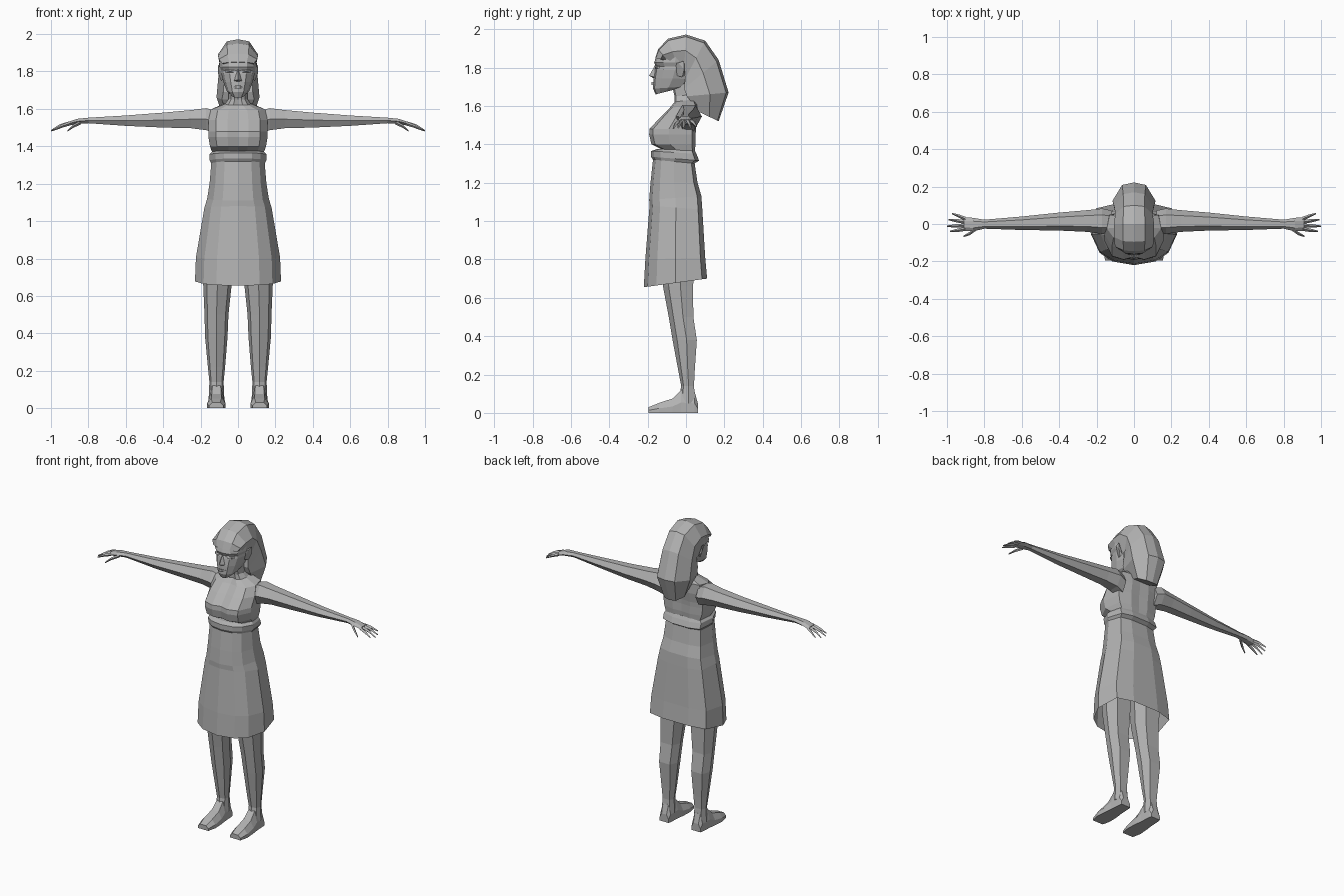
import bpy, bmesh, math

grey = bpy.data.materials.new("plain grey")
grey.diffuse_color = (0.45, 0.45, 0.45, 1)


def finish(name, bm, mirror=False):
    bmesh.ops.recalc_face_normals(bm, faces=bm.faces[:])
    mesh = bpy.data.meshes.new(name)
    bm.to_mesh(mesh)
    bm.free()
    mesh.materials.append(grey)
    ob = bpy.data.objects.new(name, mesh)
    bpy.context.collection.objects.link(ob)
    if mirror:
        mod = ob.modifiers.new("mirror", 'MIRROR')
        mod.use_mirror_merge = False
    return ob


def loft(name, rings, mirror=False, cap_start=True, cap_end=True):
    bm = bmesh.new()
    rows = [[bm.verts.new(p) for p in r] for r in rings]
    n = len(rows[0])
    for a, b in zip(rows, rows[1:]):
        for i in range(n):
            j = (i + 1) % n
            bm.faces.new((a[i], a[j], b[j], b[i]))
    if cap_start:
        bm.faces.new(rows[0])
    if cap_end:
        bm.faces.new(rows[-1])
    return finish(name, bm, mirror)


def hull(name, points, mirror=False):
    bm = bmesh.new()
    for p in points:
        bm.verts.new(p)
    bmesh.ops.convex_hull(bm, input=bm.verts[:])
    return finish(name, bm, mirror)


def both_sides(half):
    return half + [(-x, y, z) for x, y, z in reversed(half) if x > 1e-6]


def section(shape, w, yf, yb, zf, zb):
    """Symmetric ring: half width w, front and back depth, front and back height."""
    return both_sides([(w * u, yf + (yb - yf) * v, zf + (zb - zf) * v) for u, v in shape])


def oval(c, ry, rz, n=6):
    """Ring across the x axis."""
    return [(c[0], c[1] + ry * math.cos(2 * math.pi * i / n),
             c[2] + rz * math.sin(2 * math.pi * i / n)) for i in range(n)]


# dress, open at the hem, with a raised waistband
DRESS = [(0, 0), (.5, .06), (.8, .2), (1, .5), (.88, .92), (.4, 1), (0, 1)]
loft("dress", [section(DRESS, *r) for r in (
    (.23, -.22, .11, .655, .70), (.225, -.212, .10, .80, .81),
    (.18, -.19, .085, 1.08, 1.06), (.165, -.192, .08, 1.11, 1.13),
    (.152, -.185, .06, 1.20, 1.20), (.143, -.172, .045, 1.32, 1.30),
    (.152, -.182, .068, 1.335, 1.315), (.152, -.182, .055, 1.365, 1.35),
    (.138, -.15, .045, 1.375, 1.37))], cap_start=False)

# chest, shoulders and neck
CHEST = [(0, .06), (.35, 0), (.75, .08), (1, .42), (.9, .92), (.4, 1), (0, .98)]
loft("torso", [section(CHEST, *r) for r in (
    (.135, -.10, .045, 1.36, 1.36), (.15, -.18, .05, 1.40, 1.40),
    (.158, -.192, .05, 1.45, 1.45), (.158, -.19, .052, 1.48, 1.48),
    (.158, -.135, .06, 1.54, 1.54), (.145, -.085, .06, 1.59, 1.605),
    (.07, -.06, .045, 1.62, 1.635), (.05, -.06, .035, 1.65, 1.66),
    (.05, -.075, .035, 1.72, 1.72))])

# head
HEAD = [(0, 0), (.5, .05), (.85, .22), (1, .5), (.8, .9), (0, 1)]
loft("head", [section(HEAD, *r) for r in (
    (.035, -.158, -.06, 1.66, 1.685), (.06, -.172, -.01, 1.69, 1.70),
    (.078, -.17, .03, 1.745, 1.74), (.09, -.163, .05, 1.79, 1.79),
    (.09, -.157, .05, 1.806, 1.806), (.098, -.166, .05, 1.825, 1.825),
    (.098, -.152, .05, 1.87, 1.87), (.08, -.11, .05, 1.92, 1.92))])

# face details
hull("nose", [(0, -.16, 1.815), (.022, -.162, 1.75), (-.022, -.162, 1.75),
              (0, -.192, 1.757), (0, -.165, 1.742)])
hull("lips", [(x, -.16, 1.716) for x in (-.032, .032)] +
     [(s * x, -.181, z) for s in (-1, 1) for x, z in ((.012, 1.726), (.012, 1.708))])
hull("eyelids", [(.018, -.158, 1.808), (.07, -.135, 1.808), (.018, -.162, 1.794),
                 (.07, -.138, 1.794), (.042, -.161, 1.80)], mirror=True)
hull("ears", [(.075, -.055, 1.76), (.085, -.06, 1.82), (.09, -.02, 1.75),
              (.105, -.04, 1.825), (.108, -.01, 1.835), (.107, -.01, 1.79),
              (.085, -.005, 1.76)], mirror=True)


# hair swept from the forehead into a heavy mass behind the neck
def hair_ring(py, pz, qy, qz, w):
    return both_sides([(w * u, py + (qy - py) * t, pz + (qz - pz) * t)
                       for u, t in ((0, 0), (.55, .06), (1, .45), (.75, 1), (0, 1))])


loft("hair", [hair_ring(*r) for r in (
    (-.16, 1.85, -.10, 1.835, .085), (-.145, 1.895, -.09, 1.83, .102),
    (-.095, 1.95, -.04, 1.80, .106), (0, 1.972, -.01, 1.79, .108),
    (.10, 1.94, -.005, 1.74, .10), (.17, 1.84, -.01, 1.69, .105),
    (.222, 1.67, .005, 1.65, .115), (.17, 1.52, .065, 1.57, .075))])

# arms ending in flat palms
loft("arms", [oval((x, y, z), ry, rz) for x, y, z, ry, rz in (
    (.12, .012, 1.53, .06, .07), (.17, .015, 1.545, .068, .068),
    (.25, .016, 1.545, .058, .056), (.40, .013, 1.54, .048, .046),
    (.60, .004, 1.537, .036, .032), (.80, -.001, 1.538, .024, .017),
    (.86, -.003, 1.533, .036, .016), (.91, 0, 1.52, .036, .012))], mirror=True)

# fingers and thumb
DIGITS = {"index": ((.90, -.026, 1.522), (.945, -.034, 1.507), (.985, -.04, 1.487)),
          "middle": ((.90, -.008, 1.523), (.955, -.01, 1.508), (1.0, -.012, 1.483)),
          "ring": ((.90, .010, 1.523), (.95, .018, 1.508), (.992, .024, 1.485)),
          "little": ((.90, .027, 1.522), (.935, .042, 1.51), (.972, .055, 1.492)),
          "thumb": ((.84, -.022, 1.528), (.88, -.052, 1.508), (.912, -.066, 1.482))}
for name, path in DIGITS.items():
    loft(name + "_fingers", [oval(p, r, r, 4) for p, r in zip(path, (.011, .009, .004))],
         mirror=True)

# legs: x centre, half width, front, back, height
LEG = [(0, 0), (.75, .18), (1, .55), (.65, .95), (-.65, .95), (-1, .55), (-.75, .18)]


def leg_ring(cx, w, yf, yb, z):
    return [(cx + w * u, yf + (yb - yf) * v, z) for u, v in LEG]


loft("legs", [leg_ring(*r) for r in (
    (.11, .085, -.135, .06, .85), (.11, .076, -.12, .045, .66),
    (.115, .064, -.09, .045, .50), (.116, .06, -.07, .063, .38),
    (.115, .046, -.04, .05, .22), (.115, .038, -.025, .045, .14),
    (.115, .042, -.04, .055, .05))], mirror=True)


# feet: depth, half width, sole and top height, from heel to toe
def foot_ring(y, w, top, cx):
    return [(cx - w, y, 0), (cx + w, y, 0), (cx + w, y, top * .45),
            (cx + w * .55, y, top), (cx - w * .55, y, top), (cx - w, y, top * .45)]


loft("feet", [foot_ring(*r) for r in (
    (.062, .032, .05, .115), (.045, .036, .11, .115), (-.025, .04, .12, .115),
    (-.07, .046, .075, .115), (-.14, .05, .052, .116), (-.195, .038, .03, .116))],
    mirror=True)
